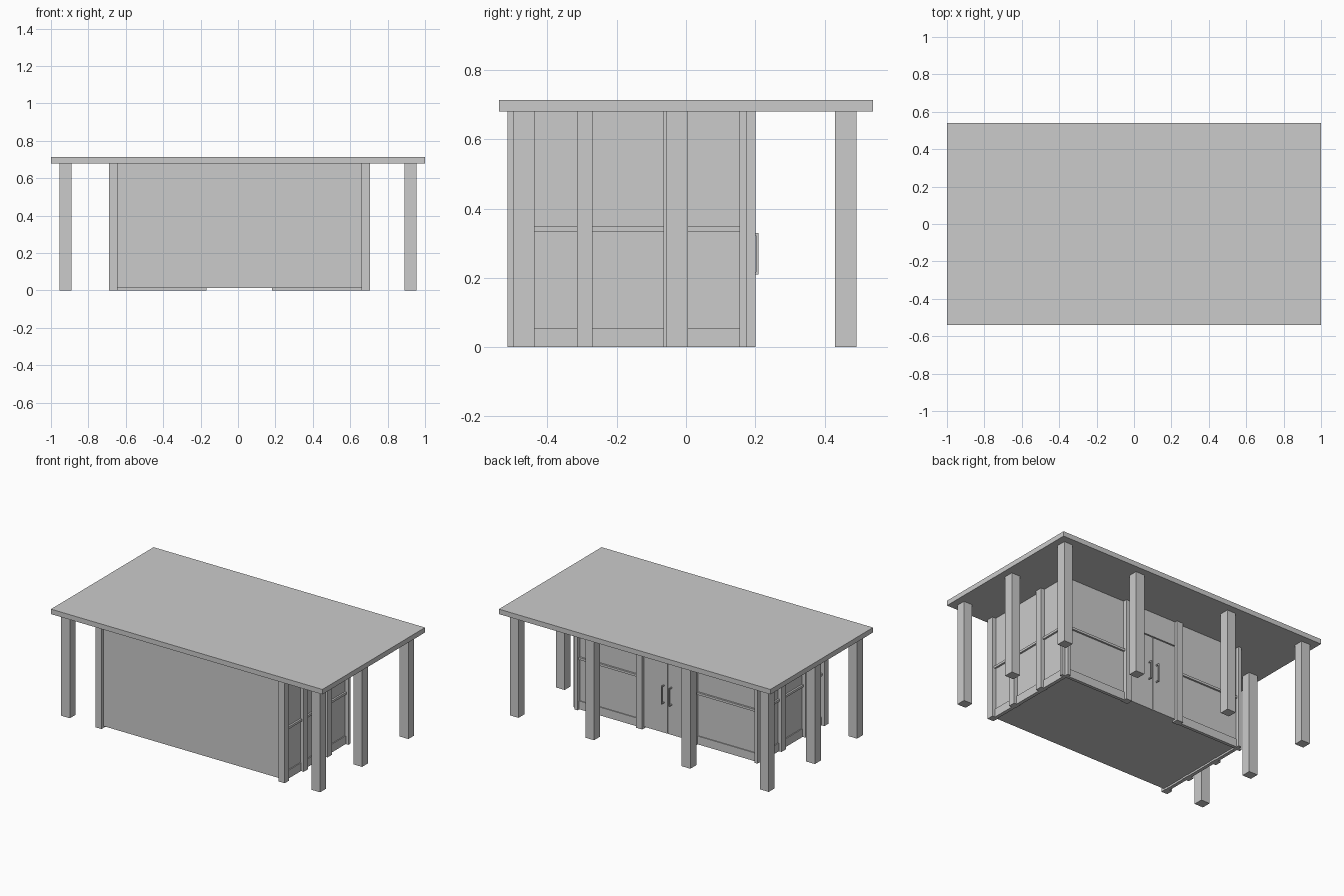
import bpy, bmesh

if "Cube" in bpy.data.objects:
    bpy.data.objects.remove(bpy.data.objects["Cube"])

CX = 0.0075      # building centre line
ROOF_Z = 0.68


def box(name, x, y, z):
    """Axis-aligned box from (min, max) ranges."""
    bm = bmesh.new()
    bmesh.ops.create_cube(bm, size=1)
    for v in bm.verts:
        for i, (a, b) in enumerate((x, y, z)):
            v.co[i] = a if v.co[i] < 0 else b
    me = bpy.data.meshes.new(name)
    bm.to_mesh(me)
    bm.free()
    ob = bpy.data.objects.new(name, me)
    bpy.context.collection.objects.link(ob)
    return ob


def prism(name, outline, z0, z1):
    """Extrude a flat outline from z0 to z1."""
    bm = bmesh.new()
    face = bm.faces.new([bm.verts.new((x, y, z0)) for x, y in outline])
    top = bmesh.ops.extrude_face_region(bm, geom=[face])["geom"]
    bmesh.ops.translate(bm, vec=(0, 0, z1 - z0),
                        verts=[g for g in top if isinstance(g, bmesh.types.BMVert)])
    bmesh.ops.recalc_face_normals(bm, faces=bm.faces)
    me = bpy.data.meshes.new(name)
    bm.to_mesh(me)
    bm.free()
    bpy.context.collection.objects.link(bpy.data.objects.new(name, me))


def sided(s, a, b):
    """x range at distances a..b from the building centre line on side s."""
    return tuple(sorted((CX + s * a, CX + s * b)))


# Roof slab
box("roof", (-1, 1), (-0.54, 0.54), (ROOF_Z, 0.713))

# Porch pillars: three down each side, two more along the back
pillars = [(s * 0.922, y) for s in (-1, 1) for y in (-0.468, -0.025, 0.461)]
pillars += [(-0.345, 0.461), (0.365, 0.461)]
for px, py in pillars:
    box("porch_pillar", (px - 0.032, px + 0.032), (py - 0.031, py + 0.031), (0, ROOF_Z))

# Main room
box("room_walls", (CX - 0.672, CX + 0.672), (-0.495, 0.175), (0.012, ROOF_Z))

for s in (-1, 1):
    # Front corner and side posts
    for y in (-0.515, -0.315, -0.065):
        box("side_post", sided(s, 0.6525, 0.6975), (y, y + 0.045), (0, ROOF_Z))
    # Notched back corner post
    prism("back_corner_post",
          [(CX + s * a, y) for a, y in ((0.6525, 0.155), (0.6975, 0.155), (0.6975, 0.175),
                                        (0.6745, 0.175), (0.6745, 0.2), (0.6525, 0.2))],
          0, ROOF_Z)
    # Post beside the doors
    box("door_post", sided(s, 0.175, 0.22), (0.155, 0.2), (0, ROOF_Z))

    # Sills and middle rails between the side posts
    for y0, y1 in ((-0.47, -0.315), (-0.27, -0.065), (-0.02, 0.155)):
        box("side_sill", sided(s, 0.655, 0.678), (y0, y1), (0, 0.055))
        box("side_rail", sided(s, 0.655, 0.684), (y0, y1), (0.333, 0.348))
    # Sills and middle rails along the back
    box("back_sill", sided(s, 0.22, 0.6525), (0.16, 0.181), (0, 0.055))
    box("back_rail", sided(s, 0.22, 0.6525), (0.16, 0.187), (0.333, 0.348))

    # Double door leaf and its pull handle
    box("door_leaf", sided(s, 0.002, 0.175), (0.165, 0.182), (0.012, 0.51))
    box("door_handle", sided(s, 0.025, 0.032), (0.202, 0.209), (0.21, 0.33))
    for z in (0.21, 0.323):
        box("handle_bracket", sided(s, 0.025, 0.032), (0.18, 0.203), (z, z + 0.007))

# Panel over the doors
box("door_transom", (CX - 0.175, CX + 0.175), (0.165, 0.182), (0.517, ROOF_Z))
